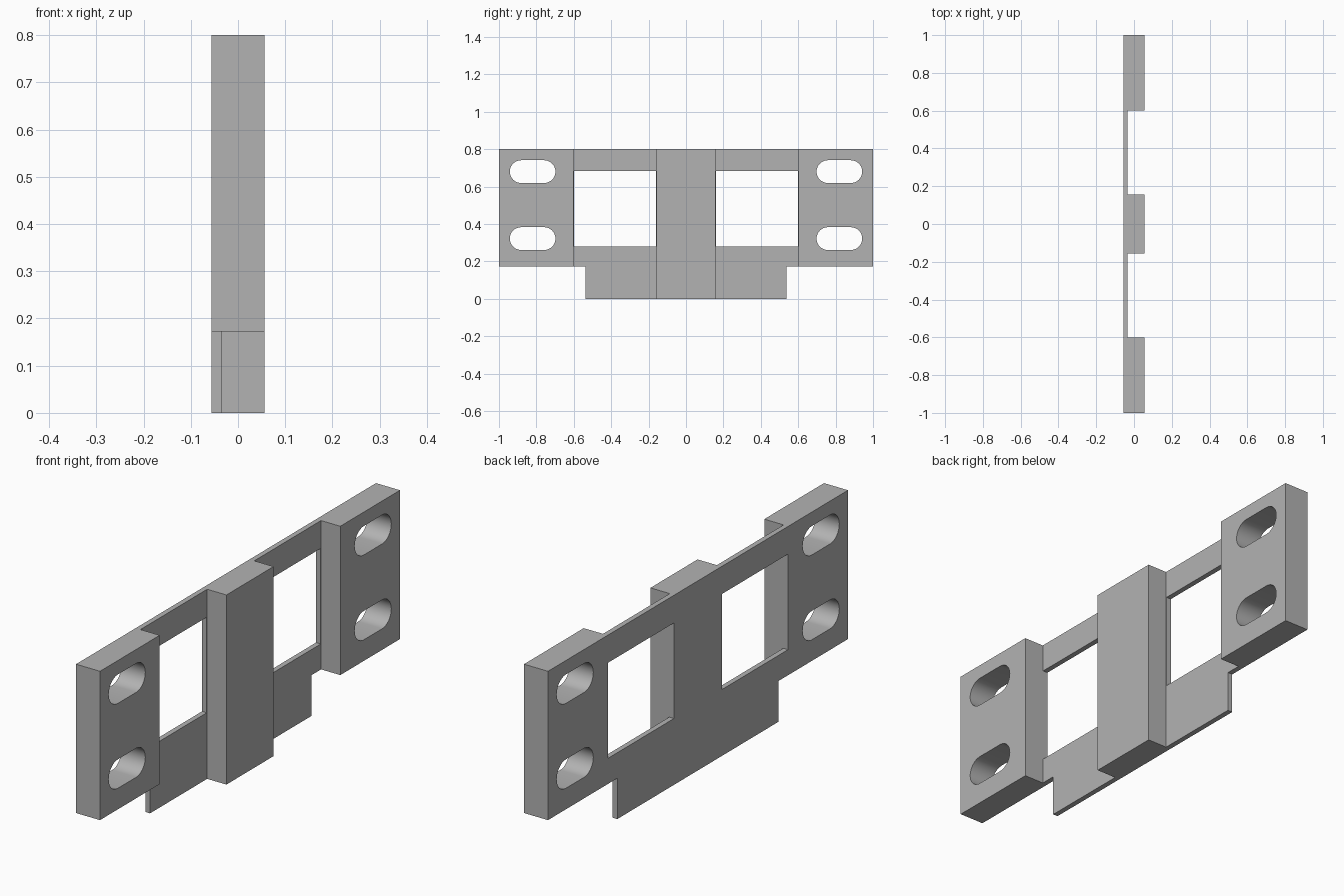
import bpy, bmesh, math
from mathutils import Vector

if "Cube" in bpy.data.objects:
    bpy.data.objects.remove(bpy.data.objects["Cube"], do_unlink=True)

BACK, WEB, FACE = -0.056, -0.034, 0.056   # depth of rear face, thin web, raised pads
TOP = 0.8

grey = bpy.data.materials.new("light_grey")
grey.use_nodes = True
grey.diffuse_color = (0.45, 0.45, 0.45, 1)
grey.node_tree.nodes["Principled BSDF"].inputs["Base Color"].default_value = (0.45, 0.45, 0.45, 1)


def prism(name, outline, direction):
    """Closed solid made by extruding a planar outline."""
    bm = bmesh.new()
    face = bm.faces.new([bm.verts.new(p) for p in outline])
    geom = bmesh.ops.extrude_face_region(bm, geom=[face])["geom"]
    bmesh.ops.translate(bm, vec=Vector(direction),
                        verts=[g for g in geom if isinstance(g, bmesh.types.BMVert)])
    bmesh.ops.recalc_face_normals(bm, faces=bm.faces)
    mesh = bpy.data.meshes.new(name)
    bm.to_mesh(mesh)
    bm.free()
    mesh.materials.append(grey)
    obj = bpy.data.objects.new(name, mesh)
    bpy.context.collection.objects.link(obj)
    return obj


def through_cutter(name, outline_yz):
    """Cutter that passes right through the depth of the bracket."""
    return prism(name, [(-0.2, y, z) for y, z in outline_yz], (0.4, 0, 0))


def rectangle(y0, y1, z0, z1):
    return [(y0, z0), (y1, z0), (y1, z1), (y0, z1)]


def slot(cy, cz, half_length=0.122, radius=0.061, steps=16):
    """Round-ended horizontal slot outline."""
    points = []
    for side in (1, -1):
        for i in range(steps + 1):
            a = -math.pi / 2 + math.pi * i / steps
            points.append((cy + side * (half_length - radius + radius * math.cos(a)),
                           cz + side * radius * math.sin(a)))
    return points


# Plate with three raised pads, as one stepped plan profile
pads = [(-1, -0.602), (-0.157, 0.157), (0.602, 1)]
plan = [(BACK, 1), (BACK, -1)]
for i, (start, end) in enumerate(pads):
    if i > 0:
        plan.append((WEB, start))
    plan += [(FACE, start), (FACE, end)]
    if i < len(pads) - 1:
        plan.append((WEB, end))
bracket = prism("mounting_bracket", [(x, y, 0) for x, y in plan], (0, 0, TOP))

# Windows, lower corner notches and slots, on both sides
cutters = []
for s in (-1, 1):
    cutters.append(through_cutter("window_cutter", rectangle(s * 0.16, s * 0.6, 0.28, 0.683)))
    cutters.append(through_cutter("corner_cutter", rectangle(s * 0.538, s * 1.2, -0.2, 0.172)))
    for z in (0.322, 0.68):
        cutters.append(through_cutter("slot_cutter", slot(s * 0.82, z)))

bpy.ops.object.select_all(action='DESELECT')
bpy.context.view_layer.objects.active = bracket
bracket.select_set(True)
for cutter in cutters:
    cutter.hide_render = True
    mod = bracket.modifiers.new("cut", 'BOOLEAN')
    mod.operation = 'DIFFERENCE'
    mod.solver = 'EXACT'
    mod.object = cutter
    bpy.ops.object.modifier_apply(modifier=mod.name)
    bpy.data.objects.remove(cutter, do_unlink=True)

# Smooth slot ends, crisp edges elsewhere
bpy.ops.object.shade_smooth_by_angle(angle=math.radians(30))
